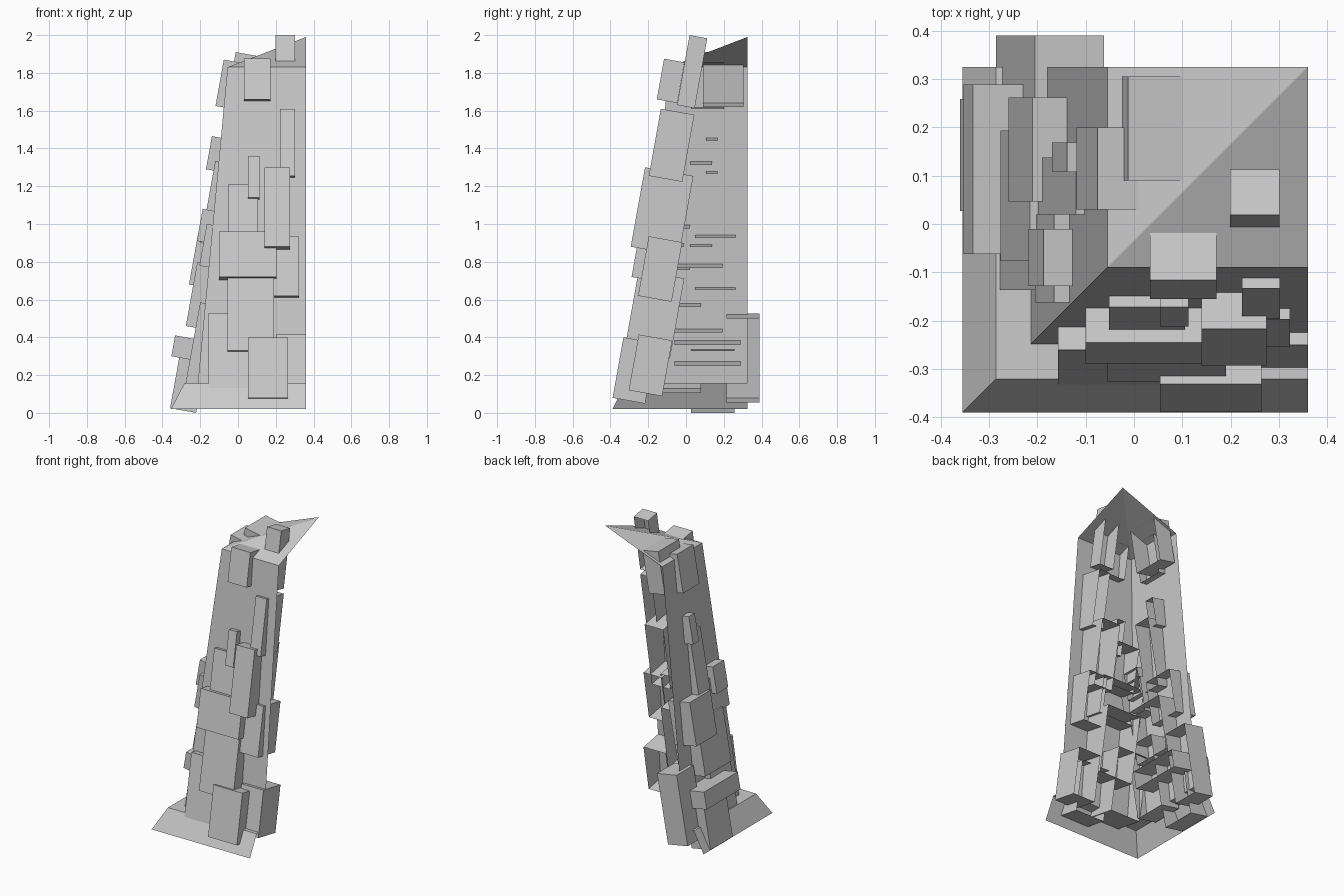
import bpy, math

CX, CY = 0.36, 0.325          # open back corner shared by both walls
TILT = math.atan(0.18)        # lean of the panels


def make(name, verts, faces):
    mesh = bpy.data.meshes.new(name)
    mesh.from_pydata(verts, [], faces)
    mesh.update()
    obj = bpy.data.objects.new(name, mesh)
    bpy.context.collection.objects.link(obj)
    return obj


def shell(name, levels):
    """Two-sided corner shell; each level = (distance from the back corner, z)."""
    verts, faces = [], []
    for d, z in levels:
        if d == 0:
            verts.append((CX, CY, z))
        else:
            verts += [(CX, CY - d, z), (CX - d, CY - d, z), (CX - d, CY, z)]
    for i in range(len(levels) - 1):
        r, c, l = 3 * i, 3 * i + 1, 3 * i + 2
        if levels[i + 1][0] == 0:
            faces += [(c, r, r + 3), (l, c, r + 3)]
        else:
            faces += [(c, r, r + 3, c + 3), (l, c, c + 3, l + 3)]
    return make(name, verts, faces)


def panel(name, side, a0, a1, out, z_top, z_bot, depth):
    """Leaning open-backed box; 'out' is the position of its outer top edge."""
    low = out - (z_top - z_bot) * 0.18
    du, dz = depth * math.cos(TILT), -depth * math.sin(TILT)
    prof = [(out, z_top), (low, z_bot), (low + du, z_bot + dz), (out + du, z_top + dz)]
    if side == "front":
        verts = [(a, u, z) for a in (a0, a1) for u, z in prof]
    else:
        verts = [(u, a, z) for a in (a1, a0) for u, z in prof]
    # outer face, bottom, top and both ends (back left open)
    faces = [(0, 1, 5, 4), (1, 2, 6, 5), (3, 0, 4, 7), (0, 3, 2, 1), (4, 5, 6, 7)]
    return make(name, verts, faces)


# Tower: skirt, ledge, tapered wall and sloping cap
shell("tower_shell", [(0.715, 0.02), (0.645, 0.155), (0.573, 0.155),
                      (0.415, 1.83), (0, 1.99)])

# Panels on the front wall: x0, x1, outer y, z top, z bottom, depth
front = [
    (0.033, 0.171, -0.116, 1.875, 1.66, 0.11),
    (0.198, 0.301, 0.019, 2.0, 1.63, 0.095),
    (0.223, 0.302, -0.133, 1.61, 1.255, 0.18),
    (0.054, 0.113, -0.172, 1.36, 1.14, 0.16),
    (0.140, 0.274, -0.217, 1.30, 0.88, 0.26),
    (-0.052, 0.105, -0.172, 1.21, 0.93, 0.16),
    (-0.100, 0.205, -0.245, 0.96, 0.72, 0.22),
    (0.190, 0.323, -0.197, 0.935, 0.62, 0.18),
    (-0.055, 0.190, -0.250, 0.755, 0.33, 0.245),
    (-0.157, 0.060, -0.260, 0.53, 0.125, 0.20),
    (0.054, 0.264, -0.331, 0.40, 0.08, 0.175),
    (0.200, 0.360, -0.250, 0.415, 0.12, 0.18),
]
for i, p in enumerate(front):
    panel(f"front_panel_{i + 1}", "front", *p)

# Panels on the left wall: y0, y1, outer x, z top, z bottom, depth
left = [
    (0.090, 0.305, -0.012, 1.91, 1.64, 0.117),
    (0.030, 0.200, -0.075, 1.87, 1.625, 0.095),
    (0.107, 0.168, -0.138, 1.465, 1.29, 0.14),
    (0.020, 0.137, -0.120, 1.335, 0.90, 0.13),
    (0.047, 0.262, -0.210, 0.955, 0.68, 0.16),
    (-0.128, -0.010, -0.187, 1.08, 0.91, 0.16),
    (-0.077, 0.193, -0.215, 0.80, 0.46, 0.19),
    (-0.136, 0.080, -0.200, 0.585, 0.13, 0.14),
    (-0.162, 0.020, -0.165, 1.0, 0.78, 0.14),
    (-0.062, 0.288, -0.333, 0.41, 0.30, 0.29),
    (0.215, 0.390, -0.205, 0.525, 0.08, 0.145),
    (0.027, 0.258, -0.300, 0.355, 0.025, 0.14),
]
for i, p in enumerate(left):
    panel(f"left_panel_{i + 1}", "left", *p)
